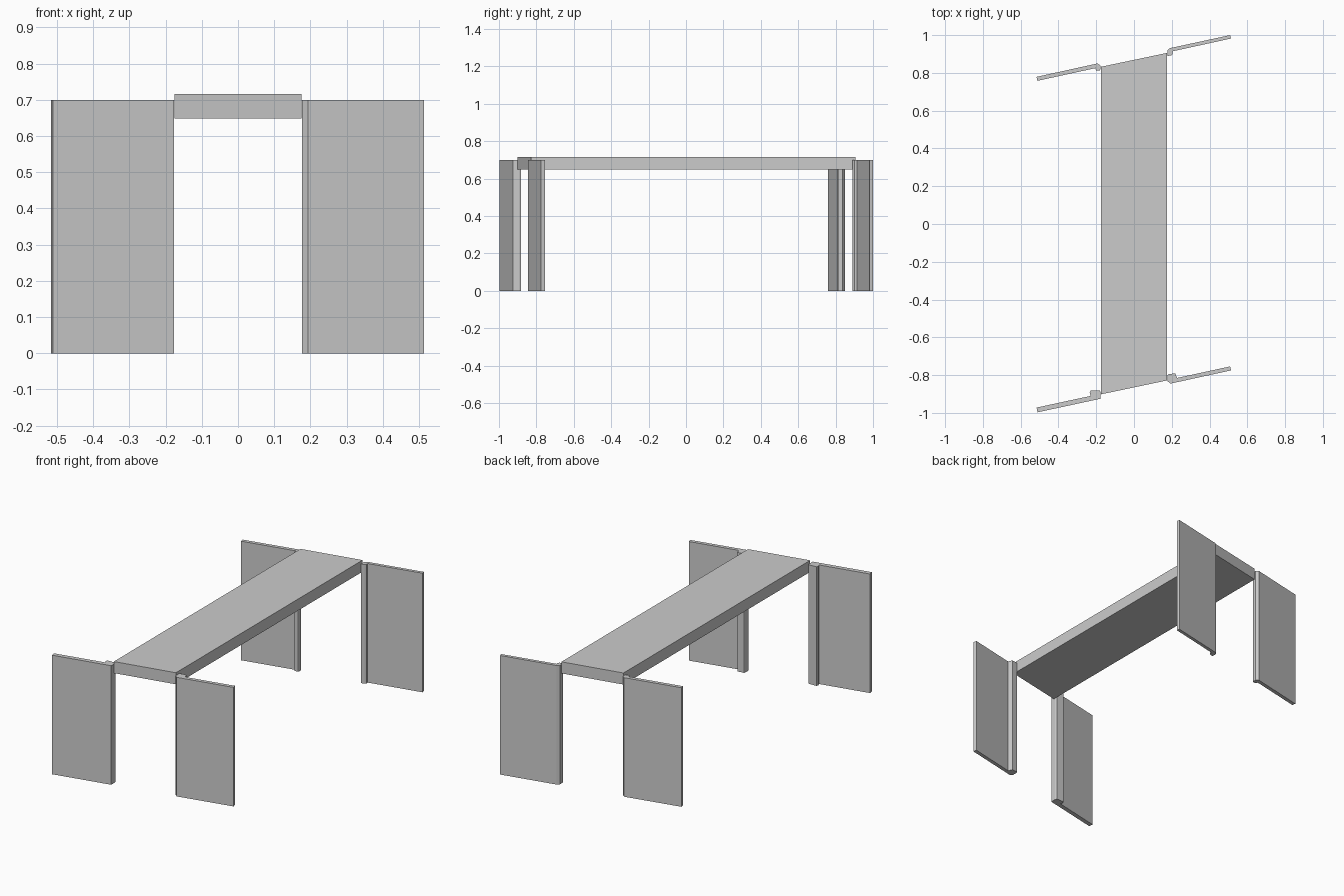
import bpy, bmesh


def prism(name, outline, z0, z1):
    """Extrude a flat plan outline vertically from z0 to z1."""
    bm = bmesh.new()
    face = bm.faces.new([bm.verts.new((x, y, z0)) for x, y in outline])
    ext = bmesh.ops.extrude_face_region(bm, geom=[face])
    for v in ext["geom"]:
        if isinstance(v, bmesh.types.BMVert):
            v.co.z = z1
    bmesh.ops.recalc_face_normals(bm, faces=bm.faces)
    mesh = bpy.data.meshes.new(name)
    bm.to_mesh(mesh)
    bm.free()
    obj = bpy.data.objects.new(name, mesh)
    bpy.context.collection.objects.link(obj)
    return obj


# Slanted-end centre beam
prism("beam", [(-0.176, -0.902), (0.176, -0.828), (0.176, 0.906), (-0.176, 0.832)],
      0.648, 0.716)

# Leg panels, each with a thicker post along its inner edge (plan outlines)
legs = {
    "front_left_leg": [(-0.511, -0.997), (-0.177, -0.925), (-0.177, -0.892),
                       (-0.181, -0.881), (-0.230, -0.882), (-0.235, -0.893),
                       (-0.229, -0.910), (-0.516, -0.972)],
    "front_right_leg": [(0.193, -0.845), (0.514, -0.775), (0.509, -0.754),
                        (0.228, -0.815), (0.218, -0.790), (0.180, -0.796),
                        (0.177, -0.802), (0.177, -0.832)],
    "back_left_leg": [(-0.511, 0.758), (-0.205, 0.825), (-0.199, 0.811),
                      (-0.180, 0.814), (-0.177, 0.820), (-0.177, 0.838),
                      (-0.193, 0.850), (-0.516, 0.779)],
    "back_right_leg": [(0.177, 0.889), (0.197, 0.893), (0.205, 0.901),
                       (0.203, 0.914), (0.514, 0.982), (0.509, 1.000),
                       (0.190, 0.931), (0.177, 0.920)],
}
for name, outline in legs.items():
    prism(name, outline, 0.0, 0.70)
